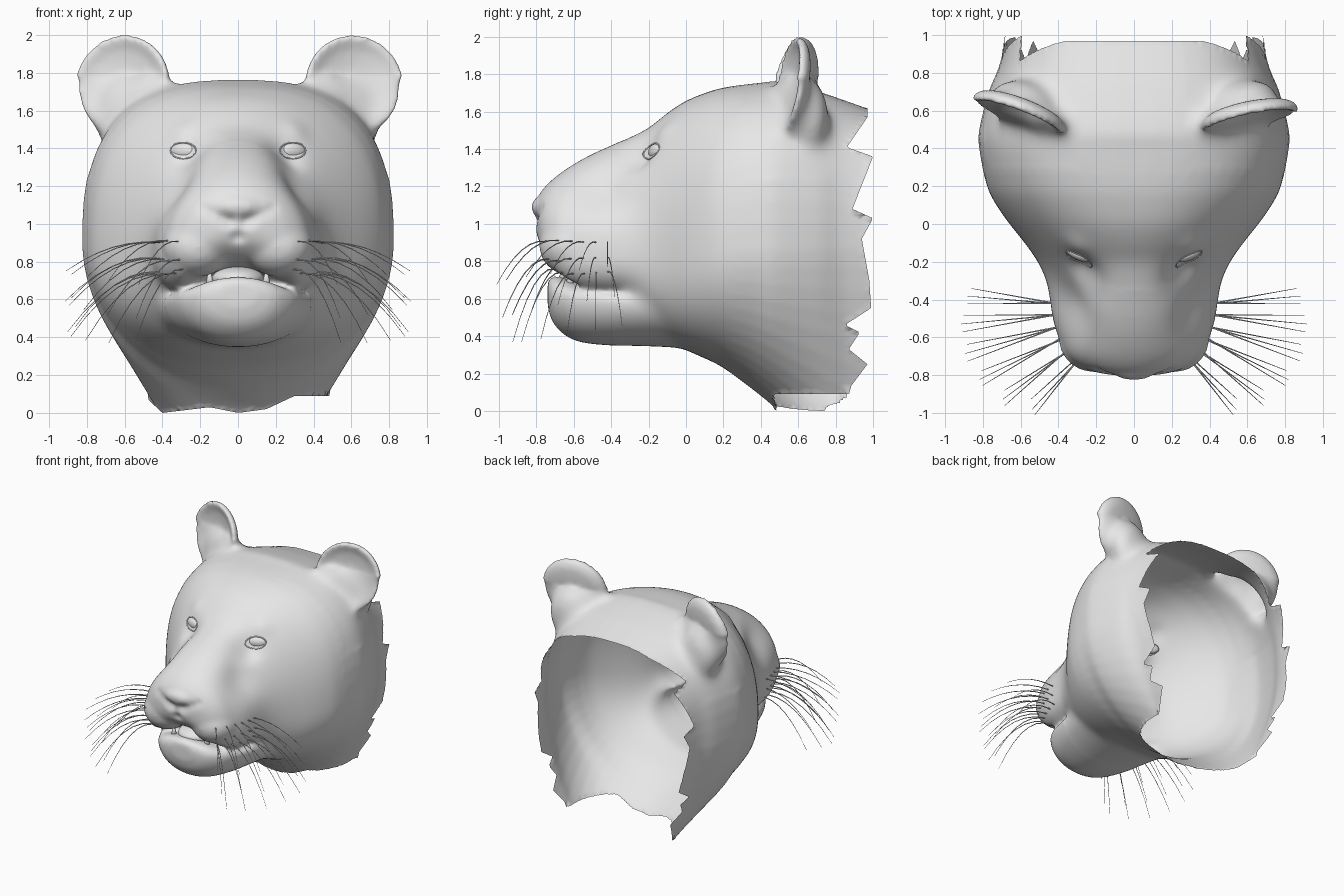
import bpy, bmesh, math
from mathutils import Vector, Matrix
from mathutils.bvhtree import BVHTree

cube = bpy.data.objects.get("Cube")
if cube:
    bpy.data.objects.remove(cube)

grey = bpy.data.materials.new("plain_grey")
grey.use_nodes = True
grey.diffuse_color = (0.8, 0.8, 0.8, 1)
grey.node_tree.nodes["Principled BSDF"].inputs["Base Color"].default_value = (0.8, 0.8, 0.8, 1)
SIDES = ((1, "left"), (-1, "right"))


def add_object(name, data):
    obj = bpy.data.objects.new(name, data)
    data.materials.append(grey)
    bpy.context.scene.collection.objects.link(obj)
    return obj


def mesh_object(name, bm):
    bmesh.ops.recalc_face_normals(bm, faces=bm.faces)
    mesh = bpy.data.meshes.new(name)
    bm.to_mesh(mesh)
    mesh.shade_smooth()
    return add_object(name, mesh)


def clamp(v):
    return max(0.0, min(1.0, v))


def lookup(table, t):
    for (a, va), (b, vb) in zip(table, table[1:]):
        if t <= b:
            return va + (vb - va) * clamp((t - a) / (b - a))
    return table[-1][1]


def skin_rings(bm, rings):
    loops = [[bm.verts.new(p) for p in ring] for ring in rings]
    for a, b in zip(loops, loops[1:]):
        for i in range(len(a)):
            j = (i + 1) % len(a)
            bm.faces.new((a[i], a[j], b[j], b[i]))
    bm.faces.new(loops[0])
    bm.faces.new(loops[-1])


def smooth_rows(rows, steps=4):
    out = []
    for i in range(len(rows) - 1):
        quad = (rows[max(i - 1, 0)], rows[i], rows[i + 1], rows[min(i + 2, len(rows) - 1)])
        for k in range(steps):
            t = k / steps
            out.append([b + t / 2 * (c - a + t * (2*a - 5*b + 4*c - d + t * (3*(b - c) + d - a)))
                        for a, b, c, d in zip(*quad)])
    return out + [rows[-1]]


def loft(bm, rows, arch=0.0, chin=2.7, count=56):
    # each row: y, top, bottom, half width, height of widest point
    rings = []
    for y, top, bottom, half, mid in smooth_rows(rows):
        back = clamp((y + 0.25) / 0.6)
        lift = arch * clamp((-0.35 - y) / 0.2)
        lower = chin + (1.9 - chin) * back - 0.35 * clamp((y - 0.45) / 0.4)
        ring = []
        for i in range(count):
            a = math.tau * (i + 0.5) / count
            c, s = math.cos(a), math.sin(a)
            n = 2 + 0.7 * back if s > 0 else lower
            x = half * math.copysign(abs(c) ** (2 / n), c)
            h = abs(s) ** (2 / n)
            if s > 0:
                z = mid + (top - mid) * h
            else:
                z = mid - (mid - bottom) * h * (1 - lift * max(0, 1 - (x / 0.31) ** 2))
            ring.append((x, y, z))
        rings.append(ring)
    skin_rings(bm, rings)


def ball(bm, centre, radii, turn=0.0):
    matrix = (Matrix.Translation(centre) @ Matrix.Rotation(turn, 4, "Z")
              @ Matrix.Diagonal((*radii, 1)))
    bmesh.ops.create_uvsphere(bm, u_segments=28, v_segments=18, radius=1, matrix=matrix)


def ball_pair(bm, centre, radii, turn=0.0):
    for s, _ in SIDES:
        ball(bm, (s * centre[0], *centre[1:]), radii, s * turn)


body = bmesh.new()
# skull, muzzle and neck
loft(body, [
    (-.80, 1.12, .84, .12, 1.0), (-.77, 1.18, .77, .25, .95), (-.7, 1.25, .68, .35, .9),
    (-.6, 1.32, .63, .4, .86), (-.5, 1.375, .6, .43, .85), (-.4, 1.42, .59, .445, .85),
    (-.3, 1.465, .57, .465, .85), (-.2, 1.515, .45, .51, .85), (-.1, 1.595, .37, .58, .85),
    (0, 1.66, .325, .66, .85), (.1, 1.7, .28, .73, .87), (.2, 1.73, .23, .78, .88),
    (.4, 1.755, .08, .82, .9), (.5, 1.76, -.01, .82, .9), (.7, 1.71, -.22, .77, .9),
    (.85, 1.66, -.4, .71, .9), (1.1, 1.57, -.5, .66, .9)], arch=0.66)
# lower jaw
loft(body, [
    (-.74, .69, .56, .1, .63), (-.71, .72, .47, .2, .62), (-.64, .71, .4, .28, .61),
    (-.55, .68, .365, .33, .61), (-.4, .66, .35, .38, .6), (-.2, .63, .345, .43, .6),
    (0, .6, .335, .48, .6)], chin=2.05)
# whisker pads and nose
ball_pair(body, (.215, -.6, .88), (.185, .185, .16))
ball(body, (0, -.71, 1.09), (.16, .12, .075))
ball_pair(body, (.15, -.69, 1.1), (.075, .085, .035))
# shallow cupped ears with broad bases
CUP = ((.02, .06), (.4, .055), (.7, .035), (.9, .005), (.97, -.005),
       (1, .02), (.97, .05), (.8, .08), (.5, .095), (.02, .1))
for s, y, twist in ((1, .535, .2), (-1, .555, .36)):
    place = (Matrix.Translation((s * .62, y, 1.735)) @ Matrix.Rotation(s * twist, 4, "Z")
             @ Matrix.Rotation(-.17, 4, "X"))
    skin_rings(body, [[place @ Vector((.268 * r * math.cos(a), d, .275 * r * math.sin(a)))
                       for a in (math.tau * i / 40 for i in range(40))] for r, d in CUP])
ball_pair(body, (.58, .64, 1.57), (.19, .12, .22), .25)
ball_pair(body, (.46, .55, 1.66), (.17, .07, .13), .25)

# fuse the parts into one skin
blank = mesh_object("head_blank", body)
fuse = blank.modifiers.new("fuse", "REMESH")
fuse.mode = "VOXEL"
fuse.voxel_size = 0.016
depsgraph = bpy.context.evaluated_depsgraph_get()
fused = bpy.data.meshes.new_from_object(blank.evaluated_get(depsgraph))
bpy.data.objects.remove(blank)
head = bmesh.new()
head.from_mesh(fused)


def relax(times, verts):
    for _ in range(times):
        bmesh.ops.smooth_vert(head, verts=verts, factor=0.5,
                              use_axis_x=True, use_axis_y=True, use_axis_z=True)


def push(centre, radius, offset):
    for s in ((1, -1) if centre[0] else (1,)):
        c = Vector((s * centre[0], *centre[1:]))
        o = Vector((s * offset[0], *offset[1:]))
        for v in head.verts:
            d = (v.co - c).length_squared / radius ** 2
            if d < 6:
                v.co += o * math.exp(-d)


relax(5, head.verts)
# blend the ear roots, brow and throat
relax(45, [v for v in head.verts if v.co.y > .3 and 1.25 < v.co.z < 1.78 and abs(v.co.x) > .28])
relax(25, [v for v in head.verts if -.35 < v.co.y < .25])
push((.27, -.3, 1.38), .11, (0, .055, -.035))   # eye sockets
push((.3, -.1, 1.48), .07, (0, -.01, .01))      # brows
push((.34, -.45, 1.2), .16, (-.045, .02, -.02)) # sides of the bridge
for k in range(4):                              # slanted nostrils
    push((.04 + .045 * k, -.8 + .015 * k, 1.01 + .022 * k), .028, (0, .022, .006))
push((0, -.8, .93), .035, (0, .025, 0))         # lip groove
relax(1, head.verts)

# torn open edges at the back and under the neck
BACK = ((0, .8), (.09, .85), (.25, .97), (.33, .87), (.42, .93), (.46, .85), (.55, .99),
        (.7, .98), (.92, .94), (1.03, 1), (1.08, .89), (1.36, 1), (1.41, .86), (1.57, .97))
FLOOR = ((-.54, .13), (-.4, 0), (-.15, .03), (0, 0), (.15, .02), (.3, .09), (.48, .09), (.6, .14))
gone = [f for f in head.faces
        if any(v.co.y > lookup(BACK, v.co.z)
               or (v.co.z < lookup(FLOOR, v.co.x) and v.co.y > .3) for v in f.verts)]
bmesh.ops.delete(head, geom=gone, context="FACES")
for v in head.verts:
    if v.is_boundary:
        limit, floor = lookup(BACK, v.co.z), lookup(FLOOR, v.co.x)
        if v.co.z < floor + 0.04:
            v.co.z = floor
        elif limit - v.co.y < 0.1:
            v.co.y = limit

tree = BVHTree.FromBMesh(head)
mesh = bpy.data.meshes.new("head")
head.to_mesh(mesh)
mesh.shade_smooth()
add_object("head", mesh)


def tube(name, paths, thick, cyclic=False, taper=False):
    curve = bpy.data.curves.new(name, "CURVE")
    curve.dimensions = "3D"
    curve.bevel_depth = thick
    curve.bevel_resolution = 1
    for path in paths:
        line = curve.splines.new("POLY")
        line.points.add(len(path) - 1)
        line.use_cyclic_u = cyclic
        for i, p in enumerate(path):
            line.points[i].co = (*p, 1)
            line.points[i].radius = 1 - 0.8 * i / len(path) if taper else 1
    add_object(name, curve)


def on_face(x, z):
    return tree.ray_cast(Vector((x, -2, z)), Vector((0, 1, 0)))[0]


for s, side in SIDES:
    # eyeball and eyelid rim
    eye = bmesh.new()
    ball(eye, on_face(s * .29, 1.385) + Vector((0, .018, 0)), (.072, .03, .042), s * .4)
    mesh_object(side + "_eye", eye)
    rim = []
    for i in range(24):
        a = math.tau * i / 24
        rim.append(on_face(s * (.29 + .068 * math.cos(a)), 1.388 + .043 * math.sin(a)))
    tube(side + "_eyelid", [rim], .004, cyclic=True)

    # whiskers fan from forward to sideways
    hairs = []
    for row in range(3):
        for i in range(6):
            t = i / 5
            root = tree.find_nearest(Vector((s * (.3 + .14 * t), -.72 + .3 * t, .9 - .08 * row)))[0]
            a = math.radians(52 - 52 * t - 5 * row)
            reach = .27 + .23 * math.sin(2 * t + .3)
            drop = .13 + .08 * row + .1 * (1 - t)
            hairs.append([root + Vector((s * reach * u * math.cos(a), -reach * u * math.sin(a),
                                         .04 * u - (drop + .04) * u * u))
                          for u in (k / 6 for k in range(7))])
    tube(side + "_whiskers", hairs, .004, taper=True)

    # lower and upper fangs
    for part, z, tip in (("lower", .69, 1), ("upper", .8, -1)):
        fang = bmesh.new()
        spin = Matrix.Rotation(0 if tip > 0 else math.pi, 4, "X")
        bmesh.ops.create_cone(fang, cap_ends=True, segments=12, radius1=.026, radius2=.005, depth=.1,
                              matrix=Matrix.Translation((s * .15, -.62, z + .02 * tip)) @ spin)
        mesh_object(side + "_" + part + "_fang", fang)

# tongue
tongue = bmesh.new()
ball(tongue, (0, -.53, .71), (.14, .15, .065))
mesh_object("tongue", tongue)
